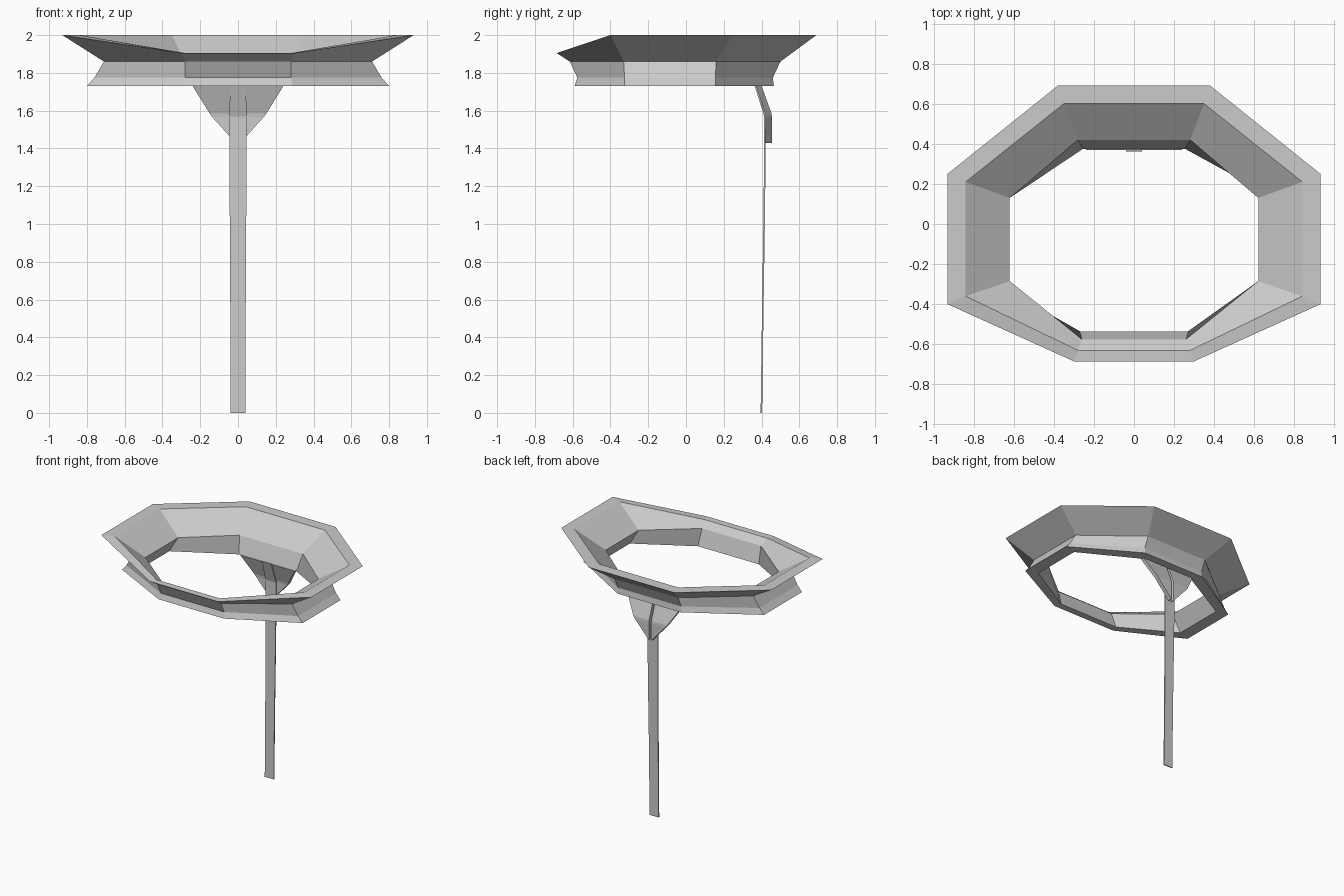
import bpy

if "Cube" in bpy.data.objects:
    bpy.data.objects.remove(bpy.data.objects["Cube"])

def make(name, verts, faces):
    me = bpy.data.meshes.new(name)
    me.from_pydata(verts, [], faces)
    me.validate()
    ob = bpy.data.objects.new(name, me)
    bpy.context.collection.objects.link(ob)
    bpy.context.view_layer.objects.active = ob
    ob.select_set(True)
    bpy.ops.object.mode_set(mode='EDIT')
    bpy.ops.mesh.select_all(action='SELECT')
    bpy.ops.mesh.normals_make_consistent(inside=False)
    bpy.ops.object.mode_set(mode='OBJECT')
    ob.select_set(False)
    return ob

def octagon(back, side, front, z, zf=None):
    """back (x, y), side (x, y back, y front), front (x, y); mirrored in x"""
    zf = z if zf is None else zf
    right = [(back[0], back[1], z), (side[0], side[1], z),
             (side[0], side[2], z), (front[0], front[1], zf)]
    return right + [(-x, y, h) for x, y, h in reversed(right)]

# Flared octagonal collar: closed cross-section of octagon loops
loops = [
    octagon((.38, .69), (.93, .25, -.40), (.30, -.685), 2, 1.905),    # outer top
    octagon((.35, .60), (.84, .21, -.36), (.28, -.63), 2, 1.905),     # inner rim
    octagon((.28, .42), (.62, .13, -.285), (.26, -.575), 1.86),       # inner waist
    octagon((.255, .375), (.70, .13, -.29), (.27, -.535), 1.73),      # inner bottom
    octagon((.28, .465), (.80, .155, -.325), (.29, -.59), 1.73),      # outer bottom
    octagon((.28, .46), (.76, .155, -.325), (.28, -.575), 1.775),     # lower lip
    octagon((.28, .50), (.71, .16, -.33), (.28, -.615), 1.86),        # outer waist
]
n = len(loops)
faces = [(i * 8 + j, i * 8 + (j + 1) % 8,
          (i + 1) % n * 8 + (j + 1) % 8, (i + 1) % n * 8 + j)
         for i in range(n) for j in range(8)]
make("collar", [v for l in loops for v in l], faces)

def slab(name, rows):
    """Solid from rows of (x inner, x outer, y front, y back, z)"""
    verts, faces = [], []
    for a, b, f, k, z in rows:
        verts += [(a, f, z), (b, f, z), (b, k, z), (a, k, z)]
    for i in range(len(rows) - 1):
        o = i * 4
        faces += [(o + j, o + (j + 1) % 4, o + 4 + (j + 1) % 4, o + 4 + j) for j in range(4)]
    e = len(verts) - 4
    faces += [(0, 1, 2, 3), (e, e + 1, e + 2, e + 3)]
    return make(name, verts, faces)

# Tapered bracket under the back, split down the middle
for s, side in ((1, "right"), (-1, "left")):
    slab("bracket_" + side, [(s * a, s * b, f, k, z) for a, b, f, k, z in (
        (.01, .24, .37, .40, 1.73),
        (.01, .15, .42, .453, 1.585),
        (.01, .135, .422, .455, 1.565),
        (.01, .045, .422, .455, 1.465),
        (.01, .015, .422, .455, 1.43))])

# Long thin hanging strip
slab("hanging_strip", [(-w, w, y - .004, y + .004, z) for w, y, z in (
    (.04, .399, 0), (.041, .407, .58), (.044, .415, 1.1),
    (.047, .418, 1.57), (.04, .366, 1.735))])
